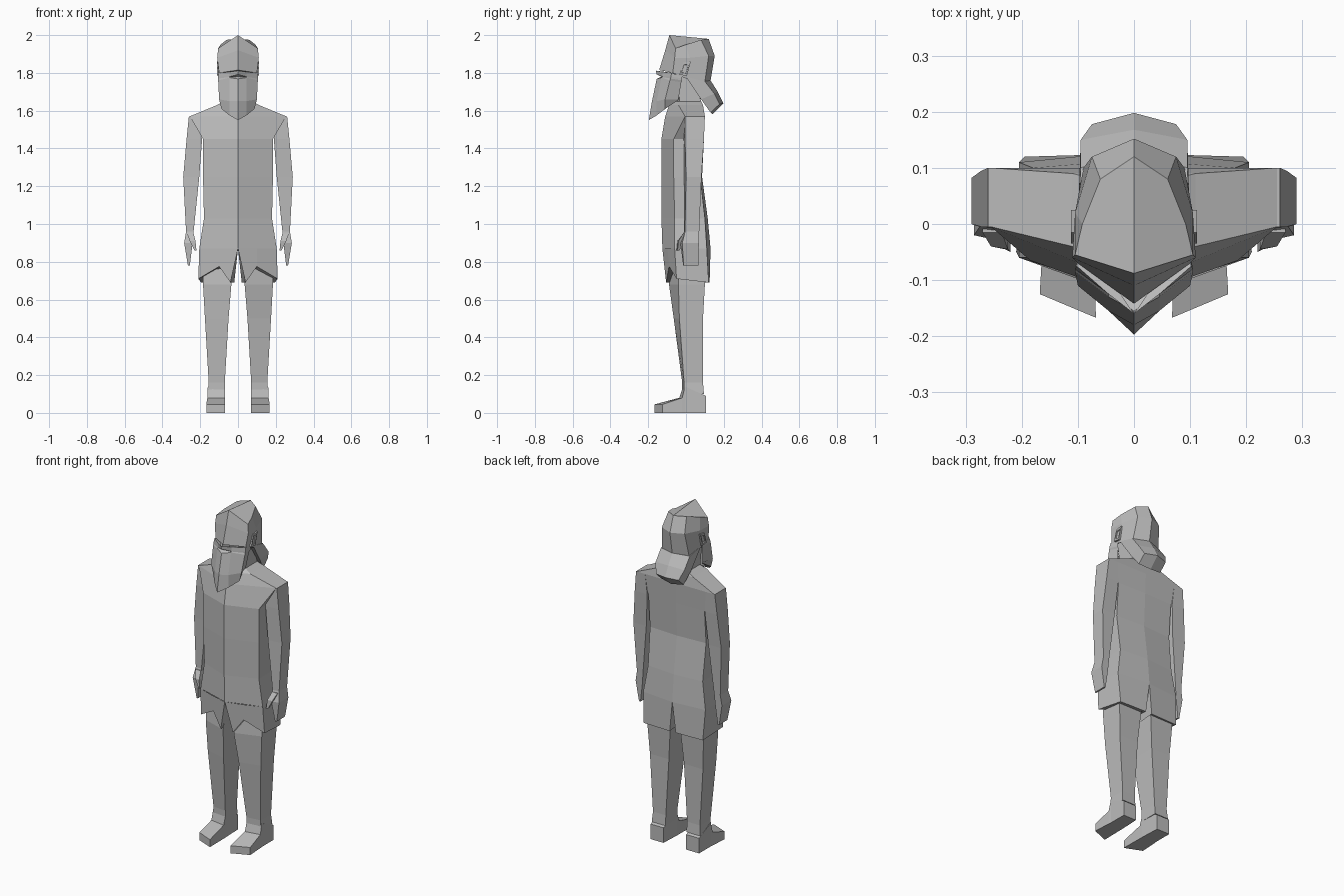
import bpy
import bmesh

default_cube = bpy.data.objects.get("Cube")
if default_cube:
    bpy.data.objects.remove(default_cube, do_unlink=True)

# One plain clay colour for the whole figure
clay = bpy.data.materials.new("grey_clay")
clay.use_nodes = True
clay.diffuse_color = (.5, .5, .5, 1)
clay.node_tree.nodes["Principled BSDF"].inputs["Base Color"].default_value = (.5, .5, .5, 1)


def loft(name, rings, closed=True, cap_first=True, cap_last=True):
    """Skin a list of rings on the +x side, then mirror the skin across x = 0."""
    bm = bmesh.new()
    loops = [[bm.verts.new(point) for point in ring] for ring in rings]
    count = len(loops[0])
    for lower, upper in zip(loops, loops[1:]):
        for i in range(count if closed else count - 1):
            j = (i + 1) % count
            bm.faces.new((lower[i], lower[j], upper[j], upper[i]))
    if cap_first:
        bm.faces.new(loops[0])
    if cap_last:
        bm.faces.new(loops[-1])
    bmesh.ops.mirror(bm, geom=bm.verts[:] + bm.edges[:] + bm.faces[:],
                     axis='X', merge_dist=.0005)
    bmesh.ops.remove_doubles(bm, verts=bm.verts[:], dist=.0005)
    bmesh.ops.recalc_face_normals(bm, faces=bm.faces[:])
    mesh = bpy.data.meshes.new(name)
    bm.to_mesh(mesh)
    bm.free()
    mesh.materials.append(clay)
    obj = bpy.data.objects.new(name, mesh)
    bpy.context.collection.objects.link(obj)
    return obj


def trunk(z, front, side, side_front, side_back, back):
    """Half section of the body, from the centre front to the centre back."""
    return [(0, front, z), (side, side_front, z), (side, side_back, z), (0, back, z)]


def limb(z, inner, outer, front_in, front_out, back):
    """Four-cornered section of an arm or a leg."""
    return [(inner, front_in, z), (outer, front_out, z), (outer, back, z), (inner, back, z)]


def slab(inner, outer, y_in, y_out, top):
    """Upright section of a foot, resting on the ground."""
    return [(inner, y_in, 0), (outer, y_out, 0), (outer, y_out, top), (inner, y_in, top)]


# Torso with sloping shoulders
loft("torso", [
    trunk(z=.87, front=-.125, side=.205, side_front=-.06, side_back=.11, back=.13),
    trunk(z=1.03, front=-.13, side=.18, side_front=-.06, side_back=.1, back=.115),
    trunk(z=1.25, front=-.13, side=.185, side_front=-.065, side_back=.075, back=.085),
    trunk(z=1.45, front=-.13, side=.185, side_front=-.065, side_back=.09, back=.095),
    trunk(z=1.57, front=-.11, side=.255, side_front=-.005, side_back=.1, back=.1),
    trunk(z=1.63, front=-.09, side=.11, side_front=-.04, side_back=.09, back=.09),
    trunk(z=1.65, front=-.06, side=.07, side_front=-.03, side_back=.08, back=.08),
], closed=False, cap_first=False)

# Neck
loft("neck", [
    trunk(z=1.62, front=-.06, side=.07, side_front=-.03, side_back=.08, back=.08),
    trunk(z=1.8, front=-.08, side=.075, side_front=-.05, side_back=.06, back=.07),
], closed=False)

# Shorts with a notched front hem
waist = [(0, -.125), (.1, -.098), (.205, -.06), (.205, .11), (0, .13)]
loft("shorts", [
    [(x, y, .87) for x, y in waist],
    [(.04, -.105, .69), (.1, -.09, .775), (.21, -.05, .71), (.195, .12, .69), (.02, .125, .69)],
], cap_first=False)

# Legs
loft("legs", [
    limb(z=.77, inner=.03, outer=.185, front_in=-.08, front_out=-.035, back=.1),
    limb(z=.68, inner=.035, outer=.185, front_in=-.09, front_out=-.04, back=.1),
    limb(z=.5, inner=.05, outer=.175, front_in=-.065, front_out=-.035, back=.09),
    limb(z=.16, inner=.07, outer=.155, front_in=-.02, front_out=-.01, back=.09),
    limb(z=.1, inner=.07, outer=.16, front_in=-.02, front_out=-.01, back=.095),
])

# Feet, with the toe edge angled outwards
loft("feet", [
    slab(inner=.075, outer=.16, y_in=.105, y_out=.105, top=.09),
    slab(inner=.07, outer=.16, y_in=-.015, y_out=-.005, top=.14),
    slab(inner=.07, outer=.162, y_in=-.035, y_out=-.02, top=.08),
    slab(inner=.068, outer=.168, y_in=-.167, y_out=-.125, top=.045),
])

# Arms ending in flat hands
loft("arms", [
    limb(z=1.57, inner=.2, outer=.26, front_in=-.005, front_out=-.005, back=.1),
    limb(z=1.45, inner=.19, outer=.272, front_in=-.012, front_out=-.005, back=.095),
    limb(z=1.25, inner=.205, outer=.29, front_in=-.01, front_out=0, back=.082),
    limb(z=.96, inner=.235, outer=.275, front_in=-.01, front_out=-.005, back=.07),
    limb(z=.9, inner=.24, outer=.285, front_in=-.03, front_out=-.02, back=.068),
    limb(z=.78, inner=.255, outer=.265, front_in=-.015, front_out=-.012, back=.065),
])
loft("thumbs", [
    limb(z=.95, inner=.235, outer=.27, front_in=-.015, front_out=-.015, back=.02),
    limb(z=.91, inner=.225, outer=.255, front_in=-.045, front_out=-.04, back=.0),
    limb(z=.86, inner=.22, outer=.23, front_in=-.05, front_out=-.045, back=-.035),
])

# Skull with a peaked crown
loft("head", [
    [(0, -.088, 2), (.105, -.055, 1.93), (.092, 0, 1.95), (.06, .08, 1.975), (0, .12, 1.98)],
    [(0, -.11, 1.92), (.11, -.06, 1.88), (.105, .02, 1.88), (.075, .12, 1.89), (0, .152, 1.89)],
    [(0, -.142, 1.815), (.1, -.07, 1.8), (.1, 0, 1.77), (.09, .1, 1.755), (0, .13, 1.76)],
], closed=False)

# Long pointed beard with a mouth slit under the moustache
loft("beard", [
    [(0, -.16, 1.812), (.045, -.125, 1.805), (.102, -.075, 1.8), (.095, -.02, 1.78)],
    [(0, -.155, 1.792), (.045, -.125, 1.78), (.105, -.08, 1.78), (.095, -.02, 1.77)],
    [(0, -.13, 1.78), (.045, -.124, 1.778), (.105, -.082, 1.77), (.095, -.02, 1.76)],
    [(0, -.155, 1.768), (.045, -.13, 1.775), (.105, -.085, 1.76), (.09, -.025, 1.75)],
    [(0, -.18, 1.65), (.045, -.155, 1.65), (.1, -.11, 1.66), (.08, -.04, 1.66)],
    [(0, -.197, 1.55), (.045, -.155, 1.575), (.088, -.11, 1.61), (.07, -.05, 1.65)],
], closed=False)

# Hair swept out behind the neck
loft("back_hair", [
    [(0, .0, 1.78), (.1, .0, 1.78), (.095, .1, 1.755), (0, .13, 1.76)],
    [(0, .08, 1.66), (.09, .08, 1.66), (.095, .15, 1.69), (0, .168, 1.7)],
    [(0, .14, 1.58), (.075, .13, 1.59), (.075, .178, 1.635), (0, .198, 1.64)],
], closed=False)

# Ears: slanted plates with a sunken middle
ear_outline = [(-.035, 1.79), (-.015, 1.855), (.025, 1.86), (.005, 1.785)]
ear_middle = (-.005, 1.82)


def ear_ring(x, scale):
    cy, cz = ear_middle
    return [(x, cy + (y - cy) * scale, cz + (z - cz) * scale) for y, z in ear_outline]


loft("ears", [ear_ring(.09, 1), ear_ring(.112, 1), ear_ring(.112, .65), ear_ring(.107, .6)])
